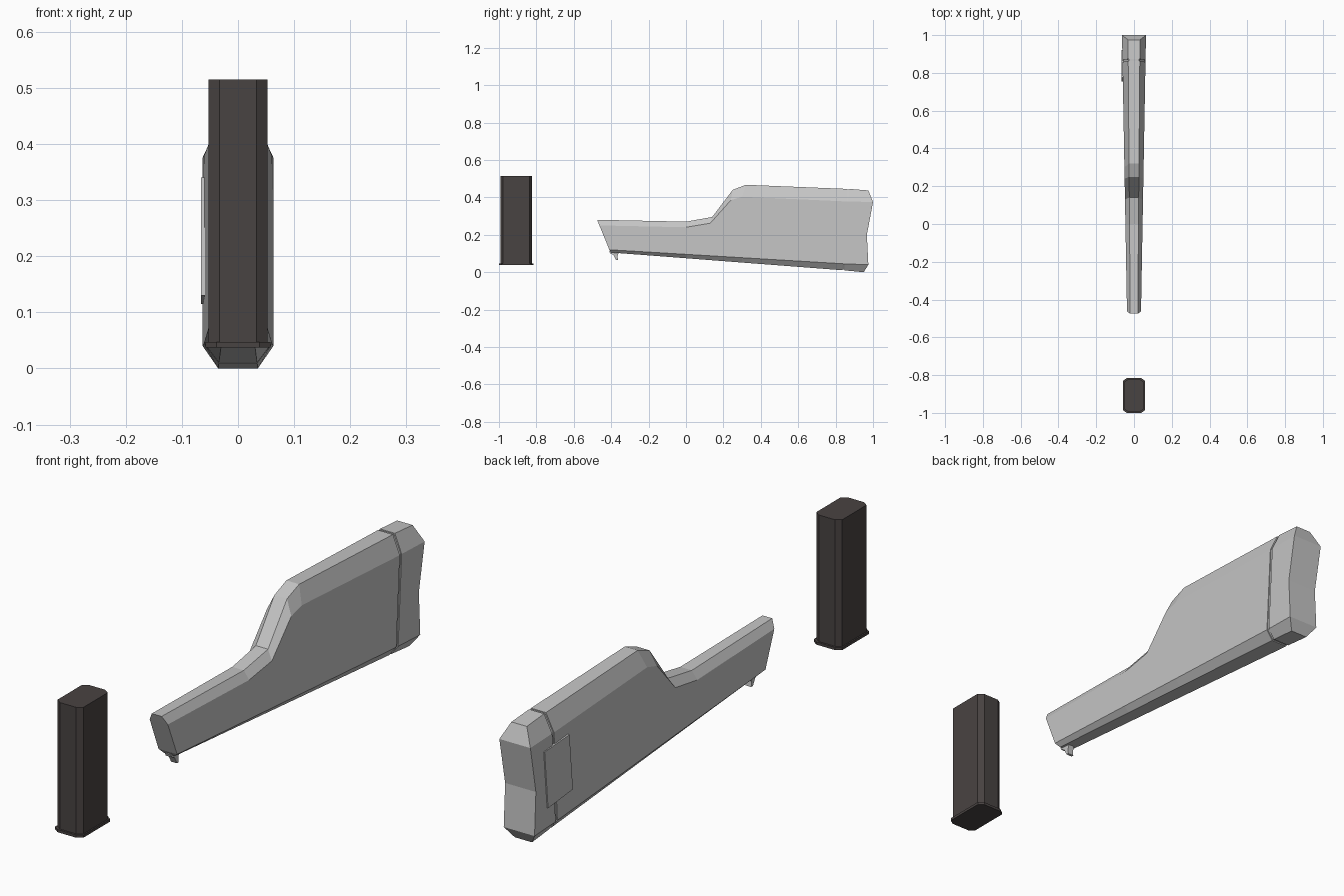
import bpy, bmesh

if "Cube" in bpy.data.objects:
    bpy.data.objects.remove(bpy.data.objects["Cube"])

def material(name, rgb):
    m = bpy.data.materials.new(name)
    m.diffuse_color = (*rgb, 1)
    m.use_nodes = True
    m.node_tree.nodes["Principled BSDF"].inputs["Base Color"].default_value = m.diffuse_color
    return m

GREY = material("stock grey", (0.56, 0.56, 0.56))
DARK = material("magazine dark brown", (0.066, 0.056, 0.054))

def finish(bm, name, mat):
    bmesh.ops.recalc_face_normals(bm, faces=bm.faces)
    me = bpy.data.meshes.new(name)
    bm.to_mesh(me)
    bm.free()
    me.materials.append(mat)
    ob = bpy.data.objects.new(name, me)
    bpy.context.collection.objects.link(ob)
    return ob

def extrude_profile(name, pts, axis, lo, hi, mat):
    """Prism from a 2D outline: axis 'x' takes (y, z), axis 'z' takes (x, y)."""
    bm = bmesh.new()
    place = (lambda a, b, t: (t, a, b)) if axis == 'x' else (lambda a, b, t: (a, b, t))
    r0 = [bm.verts.new(place(a, b, lo)) for a, b in pts]
    r1 = [bm.verts.new(place(a, b, hi)) for a, b in pts]
    bm.faces.new(r0)
    bm.faces.new(r1)
    n = len(pts)
    for i in range(n):
        j = (i + 1) % n
        bm.faces.new((r0[i], r0[j], r1[j], r1[i]))
    return finish(bm, name, mat)

# Stock: loft of symmetric sections; each row is top, shoulder, low edge, bottom as (y, z)
def low(y):
    return (y, 0.12 - 0.06 * (y + 0.41))

def bottom(y):
    return (y, 0.105 - 0.0766 * (y + 0.40))

def section(top, shoulder, lo, bot, mid=None, inset=0.0):
    if mid is None:
        mid = ((shoulder[0] + lo[0]) / 2, (shoulder[1] + lo[1]) / 2)
    side = lambda y: 0.037 + (y + 0.47) * 0.018
    flat_top = lambda y: 0.020 + (y + 0.47) * 0.008
    flat_bot = lambda y: 0.021 + (y + 0.47) * 0.010
    rows = [(top, flat_top, -1), (shoulder, side, 0), (mid, side, 0),
            (lo, side, 0), (bot, flat_bot, 1)]
    return [(f(p[0]) - inset, p[0], p[1] + s * inset) for p, f, s in rows]

def groove(dy, inset):
    return section((0.862 + dy, 0.445), (0.858 + dy, 0.378), low(0.838 + dy),
                   bottom(0.836 + dy), inset=inset)

sections = [
    section((-0.475, 0.28), (-0.463, 0.25), low(-0.41), bottom(-0.40)),
    section((0, 0.27), (0, 0.24), low(0), bottom(0)),
    section((0.14, 0.295), (0.13, 0.262), low(0.13), bottom(0.13)),
    section((0.25, 0.44), (0.24, 0.385), low(0.24), bottom(0.24)),
    section((0.32, 0.467), (0.30, 0.403), low(0.30), bottom(0.30)),
    groove(0, 0), groove(0, 0.004), groove(0.011, 0.004), groove(0.011, 0),
    section((0.975, 0.437), (1.0, 0.375), (0.975, 0.04), (0.95, 0.0), mid=(0.967, 0.20)),
]
bm = bmesh.new()
rings = [([bm.verts.new((-x, y, z)) for x, y, z in s],
          [bm.verts.new((x, y, z)) for x, y, z in s]) for s in sections]
for (l0, r0), (l1, r1) in zip(rings, rings[1:]):
    for i in range(4):
        bm.faces.new((l0[i], l0[i + 1], l1[i + 1], l1[i]))
        bm.faces.new((r0[i], r1[i], r1[i + 1], r0[i + 1]))
    for i in (0, 4):
        bm.faces.new((l0[i], l1[i], r1[i], r0[i]))
for l, r in (rings[0], rings[-1]):
    for i in range(4):
        bm.faces.new((l[i], l[i + 1], r[i + 1], r[i]))
finish(bm, "stock", GREY)

# Thin plate on the left side, across the groove
extrude_profile("side_plate", [(0.92, 0.33), (0.775, 0.34), (0.755, 0.13), (0.90, 0.115)],
                'x', -0.066, -0.057, GREY)

# Small hook under the front end
extrude_profile("front_hook", [(-0.41, 0.112), (-0.405, 0.1), (-0.388, 0.092), (-0.374, 0.066),
                               (-0.364, 0.066), (-0.366, 0.085), (-0.358, 0.108)],
                'x', -0.012, 0.012, GREY)

# Magazine: chamfered box with a slightly wider base lip
def chamfered(hx, hy, cx, cy, yc=-0.908):
    return [(sx * a, yc + sy * b) for sx, sy, flip in
            ((1, 1, 0), (-1, 1, 1), (-1, -1, 0), (1, -1, 1))
            for a, b in ([(hx, hy - cy), (hx - cx, hy)][::-1 if flip else 1])]

extrude_profile("magazine_body", chamfered(0.053, 0.085, 0.02, 0.014), 'z', 0.045, 0.515, DARK)
extrude_profile("magazine_base", chamfered(0.058, 0.092, 0.02, 0.014), 'z', 0.037, 0.047, DARK)
